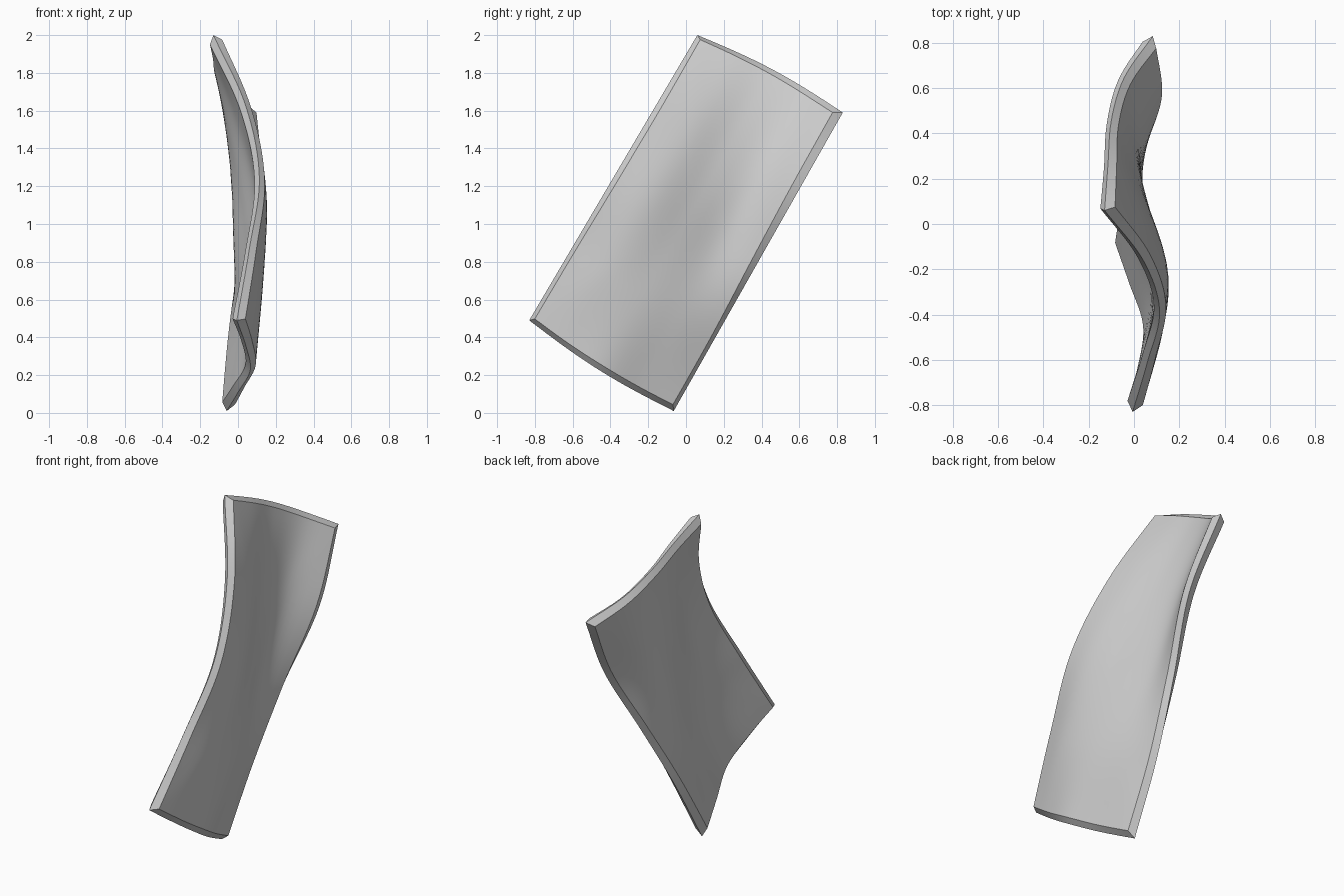
import bpy, bmesh, math
from mathutils import Vector

cube = bpy.data.objects.get("Cube")
if cube:
    bpy.data.objects.remove(cube, do_unlink=True)

# Sideways offset of the warped slab: rows run bottom to top, columns front to back
WARP = [
    [-0.006, 0.042, 0.065, 0.003, -0.06],
    [0.06, 0.105, 0.09, 0.033, -0.03],
    [0.113, 0.12, 0.058, 0.003, 0.037],
    [0.042, 0.03, -0.012, -0.006, 0.115],
    [-0.13, -0.115, -0.10, -0.043, 0.083],
]
CORNER = Vector((0, -0.83, 0.49))
ACROSS = Vector((0, 0.765, -0.48))
ALONG = Vector((0, 0.89, 1.51))
SKEW = Vector((0, 0.005, 0.07))
RIM = 0.03
NU, NV = 24, 40


def spline(vals, t):
    """Smooth curve through evenly spaced values."""
    n = len(vals) - 1
    i = min(max(int(t * n), 0), n - 1)
    f = t * n - i
    b, c = vals[i], vals[i + 1]
    a = vals[i - 1] if i > 0 else 2 * b - c
    d = vals[i + 2] if i + 2 <= n else 2 * c - b
    return b + f / 2 * (c - a + f * (2*a - 5*b + 4*c - d + f * (3*(b - c) + d - a)))


def middle(u, v):
    x = spline([spline(row, u) for row in WARP], v)
    bulge = 0.015 * math.sin(math.pi * u) * (2 * v - 1)
    return CORNER + ACROSS * u + ALONG * (v + bulge) + SKEW * u * v + Vector((x, 0, 0))


def normal(u, v):
    e = 0.01
    du = middle(u + e, v) - middle(u - e, v)
    dv = middle(u, v + e) - middle(u, v - e)
    n = du.cross(dv).normalized()
    return n if n.x > 0 else -n


def half_thickness(u, v):
    """Thickest at the four corners."""
    return 0.036 - 0.009 * max(math.sin(math.pi * u), math.sin(math.pi * v))


def sheet(bm, side):
    """One broad face, set in from the outer ridge."""
    iu, iv = RIM / ACROSS.length, RIM / ALONG.length
    grid = []
    for j in range(NV + 1):
        v = iv + (1 - 2 * iv) * j / NV
        row = []
        for i in range(NU + 1):
            u = iu + (1 - 2 * iu) * i / NU
            row.append(bm.verts.new(middle(u, v) + normal(u, v) * half_thickness(u, v) * side))
        grid.append(row)
    for j in range(NV):
        for i in range(NU):
            bm.faces.new((grid[j][i], grid[j][i+1], grid[j+1][i+1], grid[j+1][i]))
    return grid


# Border of the grid, walked once around
border = ([(i, 0) for i in range(NU)] + [(NU, j) for j in range(NV)]
          + [(i, NV) for i in range(NU, 0, -1)] + [(0, j) for j in range(NV, 0, -1)])

bm = bmesh.new()
ridge = [bm.verts.new(middle(i / NU, j / NV)) for i, j in border]

# Two broad faces, each joined to the pointed rim
for side in (1, -1):
    grid = sheet(bm, side)
    loop = [grid[j][i] for i, j in border]
    for k in range(len(loop)):
        m = (k + 1) % len(loop)
        bm.faces.new((loop[k], loop[m], ridge[m], ridge[k]))
bmesh.ops.recalc_face_normals(bm, faces=bm.faces)

mesh = bpy.data.meshes.new("warped_slab")
bm.to_mesh(mesh)
bm.free()
slab = bpy.data.objects.new("warped_slab", mesh)
bpy.context.collection.objects.link(slab)

# Plain grey surface
grey = bpy.data.materials.new("plain_grey")
grey.use_nodes = True
colour = (0.63, 0.63, 0.63, 1)
grey.diffuse_color = colour
grey.node_tree.nodes["Principled BSDF"].inputs["Base Color"].default_value = colour
mesh.materials.append(grey)

bpy.ops.object.select_all(action="DESELECT")
slab.select_set(True)
bpy.context.view_layer.objects.active = slab
bpy.ops.object.shade_smooth_by_angle(angle=math.radians(30))
